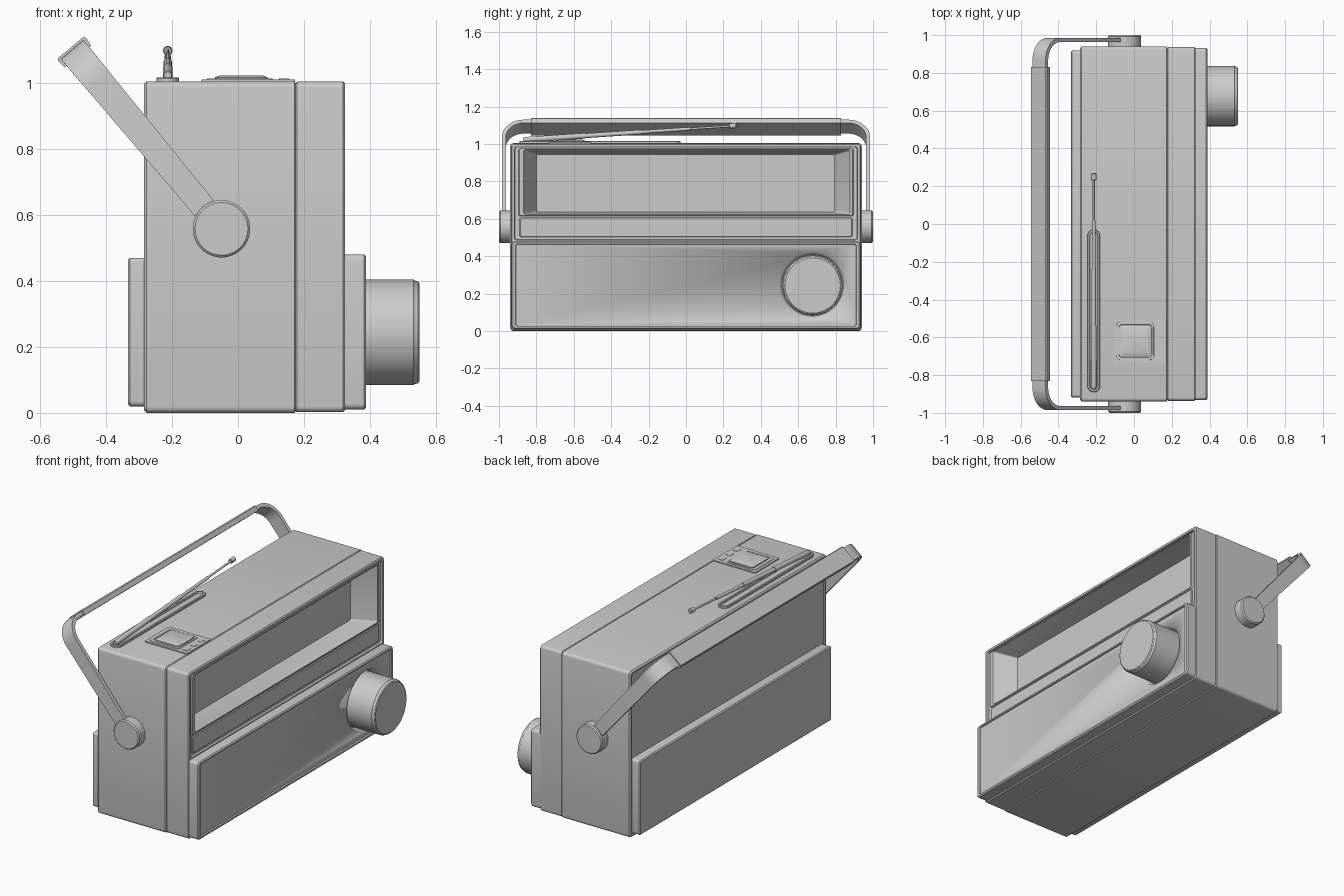
import bpy, bmesh, math
from mathutils import Vector

if "Cube" in bpy.data.objects:
    bpy.data.objects.remove(bpy.data.objects["Cube"])


def make_object(name, loops, angle=30):
    """Bridge closed loops of points and cap both ends."""
    bm = bmesh.new()
    rows = [[bm.verts.new(p) for p in loop] for loop in loops]
    n = len(rows[0])
    for a, b in zip(rows, rows[1:]):
        for i in range(n):
            j = (i + 1) % n
            bm.faces.new((a[i], a[j], b[j], b[i]))
    bm.faces.new(rows[0])
    bm.faces.new(rows[-1])
    bmesh.ops.recalc_face_normals(bm, faces=bm.faces)
    mesh = bpy.data.meshes.new(name)
    bm.to_mesh(mesh)
    bm.free()
    ob = bpy.data.objects.new(name, mesh)
    bpy.context.collection.objects.link(ob)
    bpy.ops.object.select_all(action='DESELECT')
    ob.select_set(True)
    bpy.context.view_layer.objects.active = ob
    bpy.ops.object.shade_smooth_by_angle(angle=math.radians(angle))
    return ob


def rounded_rect(u0, u1, v0, v1, r, seg):
    pts = []
    corners = ((u1 - r, v1 - r), (u0 + r, v1 - r), (u0 + r, v0 + r), (u1 - r, v0 + r))
    for k, (cu, cv) in enumerate(corners):
        for i in range(seg + 1):
            a = math.pi / 2 * (k + i / seg)
            pts.append((cu + r * math.cos(a), cv + r * math.sin(a)))
    return pts


def loft(name, axis, steps, seg=4):
    """Stack rounded rectangles (t, u0, u1, v0, v1, r) along an axis."""
    place = {'x': lambda t, u, v: (t, u, v),
             'z': lambda t, u, v: (u, v, t)}[axis]
    return make_object(name, [[place(s[0], u, v) for u, v in rounded_rect(*s[1:], seg)]
                              for s in steps])


def turned(name, start, end, profile, seg=48):
    """Revolve (fraction, radius) pairs around the line start-end."""
    start, end = Vector(start), Vector(end)
    d = end - start
    q = d.to_track_quat('Z', 'Y')
    return make_object(name, [[start + d * t + q @ Vector((
        r * math.cos(2 * math.pi * i / seg), r * math.sin(2 * math.pi * i / seg), 0))
        for i in range(seg)] for t, r in profile])


# main housing, with a shallow recess in the back
loft("main_housing", 'x', [
    (-.274, -.922, .922, .02, .988, .012),
    (-.285, -.922, .922, .02, .988, .012),
    (-.285, -.932, .932, .008, .997, .015),
    (-.277, -.94, .94, 0, 1.005, .018),
    (.171, -.94, .94, 0, 1.005, .018),
    (.175, -.935, .935, .005, 1, .015)])

# front housing, stepping into the deep display window
loft("front_housing", 'x', [
    (.175, -.932, .932, .006, .999, .015),
    (.179, -.936, .936, .002, 1.004, .018),
    (.319, -.936, .936, .002, 1.004, .018),
    (.325, -.93, .93, .008, .998, .015),
    (.325, -.917, .917, .487, .985, .012),
    (.312, -.915, .915, .489, .983, .012),
    (.312, -.895, .895, .614, .979, .01),
    (.32, -.89, .89, .617, .976, .01),
    (.32, -.868, .878, .624, .97, .01),
    (.195, -.8, .795, .636, .945, .008)])

# strip under the window
loft("window_strip", 'x', [
    (.30, -.89, .89, .503, .608, .01),
    (.316, -.89, .89, .503, .608, .01),
    (.32, -.886, .886, .507, .604, .01)])

# lower front panel with raised rim
panel = loft("lower_front_panel", 'x', [
    (.31, -.932, .932, .01, .48, .018),
    (.382, -.932, .932, .01, .48, .018),
    (.388, -.926, .926, .016, .474, .015),
    (.388, -.912, .912, .026, .466, .012),
    (.379, -.91, .91, .028, .464, .012)])

# dished recess around the tuning knob
KY, KZ = .677, .244
cutter = turned("knob_recess_cutter", (.345, KY, KZ), (.395, KY, KZ),
                [(0, .163), (.68, .178), (1, .178)], 64)
cutter.hide_render = True
cutter.hide_set(True)
cut = panel.modifiers.new("knob_recess", 'BOOLEAN')
cut.operation = 'DIFFERENCE'
cut.object = cutter

# tuning knob
turned("tuning_knob", (.33, KY, KZ), (.55, KY, KZ), [
    (0, .16), (.92, .16), (.935, .157), (.98, .154), (1, .148)], 64)

# back cover
loft("back_cover", 'x', [
    (-.27, -.918, .918, .02, .47, .015),
    (-.327, -.918, .918, .02, .47, .015),
    (-.333, -.912, .912, .026, .464, .012)])

# handle: local frame, d runs along the arms, w across the strap
PIVOT = Vector((-.05, 0, .558))
ALONG, ACROSS = Vector((-.64, 0, .768)), Vector((.768, 0, .64))


def handle_point(y, d, w):
    return PIVOT + ALONG * d + ACROSS * w + Vector((0, y, 0))


Y, D, R = .974, .697, .11
path = [(-Y, 0, 0)]                     # y, d, bend angle
path += [(-Y + R - R * math.cos(a), D - R + R * math.sin(a), a)
         for a in (math.pi / 2 * i / 10 for i in range(11))]
path += [(-y, d, math.pi - a) for y, d, a in reversed(path)]
strap = []
for y, d, a in path:
    ny, nd = -math.cos(a) * .011, math.sin(a) * .011
    half = .036 + .009 * d / D
    strap.append([handle_point(y + s * ny, d + s * nd, w)
                  for s, w in ((1, -half), (1, half), (-1, half), (-1, -half))])
make_object("handle_strap", strap)

# handle grip sleeve
make_object("handle_grip", [
    [handle_point(y, d, w) for d, w in
     ((.68, -.052), (.68, .052), (.708, .055), (.715, .05), (.715, -.05), (.708, -.055))]
    for y in (-.83, .83)])

# handle pivot caps on both ends
for side in (-1, 1):
    turned("handle_pivot", (-.05, side * .93, .558), (-.05, side, .558),
           [(0, .087), (.9, .087), (1, .08)])

# antenna cradle: raised stadium rim with a trough
AX = -.213
loft("antenna_cradle", 'z', [
    (1.0, AX - .034, AX + .034, -.89, -.03, .0339),
    (1.014, AX - .034, AX + .034, -.89, -.03, .0339),
    (1.017, AX - .031, AX + .031, -.887, -.033, .0309),
    (1.017, AX - .022, AX + .022, -.878, -.042, .0219),
    (1.007, AX - .02, AX + .02, -.876, -.044, .0199)], 8)

# telescopic antenna: stepped rod with a tip
turned("antenna_rod", (AX, -.87, 1.022), (AX, .24, 1.096), [
    (0, .012), (.02, .015), (.3, .015), (.3, .0125), (.57, .0125), (.57, .0095),
    (.8, .0095), (.8, .006), (1, .006)], 16)
turned("antenna_tip", (AX, .23, 1.096), (AX, .27, 1.099),
       [(0, .011), (.1, .014), (.9, .014), (1, .011)], 16)

# top control panel with framed push button
loft("control_plate", 'z', [
    (1.0, -.11, .173, -.735, -.505, .006), (1.011, -.11, .173, -.735, -.505, .006)])
loft("button_frame", 'z', [
    (1.0, -.097, .107, -.722, -.518, .02), (1.014, -.094, .104, -.719, -.521, .02),
    (1.014, -.08, .094, -.706, -.532, .015), (1.01, -.078, .092, -.704, -.534, .015)])
loft("push_button", 'z', [
    (1.0, -.07, .09, -.698, -.538, .015), (1.017, -.07, .09, -.698, -.538, .015),
    (1.023, -.055, .075, -.683, -.553, .012)])
for i in range(3):
    y = -.69 + i * .07
    loft("small_key", 'z', [(1.0, .125, .155, y - .02, y + .02, .004),
                            (1.013, .125, .155, y - .02, y + .02, .004)])
